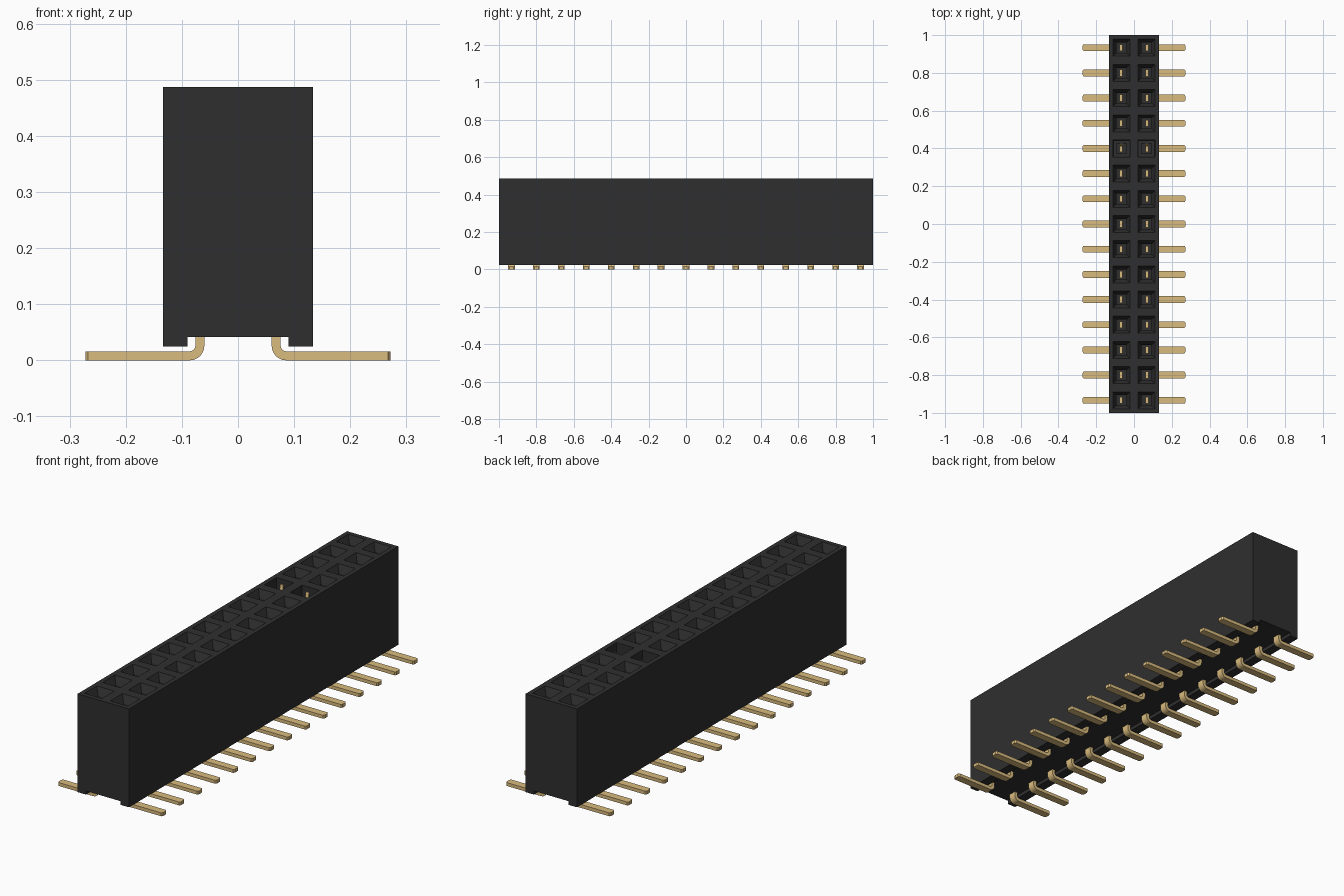
import bpy, bmesh, math

cube = bpy.data.objects.get("Cube")
if cube:
    bpy.data.objects.remove(cube, do_unlink=True)


def material(name, rgb, rough):
    m = bpy.data.materials.new(name)
    m.use_nodes = True
    m.diffuse_color = (*rgb, 1)
    b = m.node_tree.nodes["Principled BSDF"]
    b.inputs["Base Color"].default_value = (*rgb, 1)
    b.inputs["Roughness"].default_value = rough
    return m


BLACK = material("black plastic", (0.028, 0.028, 0.029), 0.6)
GOLD = material("gold contact", (0.70, 0.50, 0.21), 0.5)

ROWS = 15
PITCH = 2 / ROWS
HALF = PITCH                 # half width of the two-column body
TOP, UNDER, FOOT, FOOT_X = 0.487, 0.042, 0.025, 0.09
OPEN_ROW = 10                # row with a straight socket and raised contact


def row_y(i):
    return -1 + PITCH * (i + 0.5)


def finish(bm, name, mat):
    bmesh.ops.remove_doubles(bm, verts=bm.verts, dist=1e-5)
    bmesh.ops.recalc_face_normals(bm, faces=bm.faces)
    me = bpy.data.meshes.new(name)
    bm.to_mesh(me)
    bm.free()
    me.materials.append(mat)
    ob = bpy.data.objects.new(name, me)
    bpy.context.collection.objects.link(ob)
    return ob


def loft(bm, rings, cap_start=True, cap_end=True):
    """Join closed rings of points with quads."""
    loops = [[bm.verts.new(p) for p in r] for r in rings]
    for a, b in zip(loops, loops[1:]):
        n = len(a)
        for k in range(n):
            bm.faces.new((a[k], a[(k + 1) % n], b[(k + 1) % n], b[k]))
    if cap_start:
        bm.faces.new(loops[0])
    if cap_end:
        bm.faces.new(loops[-1])


def square(cx, cy, r, z):
    return [(cx + sx * r, cy + sy * r, z)
            for sx, sy in ((-1, -1), (1, -1), (1, 1), (-1, 1))]


# Housing: channelled underside and walls in segments, sockets sunk in the top
bm = bmesh.new()
profile = [(HALF, TOP), (HALF, FOOT), (FOOT_X, FOOT), (FOOT_X, UNDER),
           (-FOOT_X, UNDER), (-FOOT_X, FOOT), (-HALF, FOOT), (-HALF, TOP)]
sections = [[bm.verts.new((x, -1 + PITCH * i, z)) for x, z in profile]
            for i in range(ROWS + 1)]
for a, b in zip(sections, sections[1:]):
    for k in range(len(profile) - 1):
        bm.faces.new((a[k], a[k + 1], b[k + 1], b[k]))
for s, y in ((sections[0], -1), (sections[-1], 1)):
    bm.faces.new(s + [bm.verts.new((0, y, TOP))])
for i in range(ROWS):
    # ring radius and height: rim, opening, funnel throat, socket floor
    steps = [(PITCH / 2, TOP), (0.045, TOP), (0.027, TOP - 0.035), (0.027, 0.05)]
    if i == OPEN_ROW:
        steps[2:3] = [(0.043, TOP - 0.12), (0.027, TOP - 0.12)]
    for sx in (-1, 1):
        loft(bm, [square(sx * PITCH / 2, row_y(i), r, z) for r, z in steps],
             cap_start=False)
finish(bm, "socket_housing", BLACK)


# Bent pins: upright blade, rounded bend, flat foot with a chamfered tip
def pin(bm, sx, y, top):
    cx, cz, r_in, r_out, w = 0.086, 0.026, 0.010, 0.026, 0.018
    stations = [((0.06, top), (0.076, top), w)]
    for k in range(7):
        t = math.pi + math.pi / 2 * k / 6
        c, s = math.cos(t), math.sin(t)
        stations.append(((cx + r_out * c, cz + r_out * s),
                         (cx + r_in * c, cz + r_in * s), w))
    stations.append(((0.267, 0), (0.267, 0.016), w))
    stations.append(((0.272, 0), (0.272, 0.016), w - 0.007))
    loft(bm, [[(sx * o[0], y - h, o[1]), (sx * o[0], y + h, o[1]),
               (sx * n[0], y + h, n[1]), (sx * n[0], y - h, n[1])]
              for o, n, h in stations])


for sx, name in ((1, "left_pins"), (-1, "right_pins")):
    bm = bmesh.new()
    for i in range(ROWS):
        pin(bm, sx, row_y(i), 0.36)
    finish(bm, name, GOLD)

# Raised contact springs in the straight sockets
bm = bmesh.new()
for sx in (-1, 1):
    cx, cy = sx * PITCH / 2, row_y(OPEN_ROW)
    rings = []
    for y, z in ((0.012, 0.355), (0.010, 0.43), (0.020, 0.475)):
        rings.append([(cx + dx, cy + y + dy, z) for dx, dy in
                      ((-0.008, 0), (0.008, 0), (0.008, 0.006), (-0.008, 0.006))])
    loft(bm, rings)
finish(bm, "raised_contacts", GOLD)
